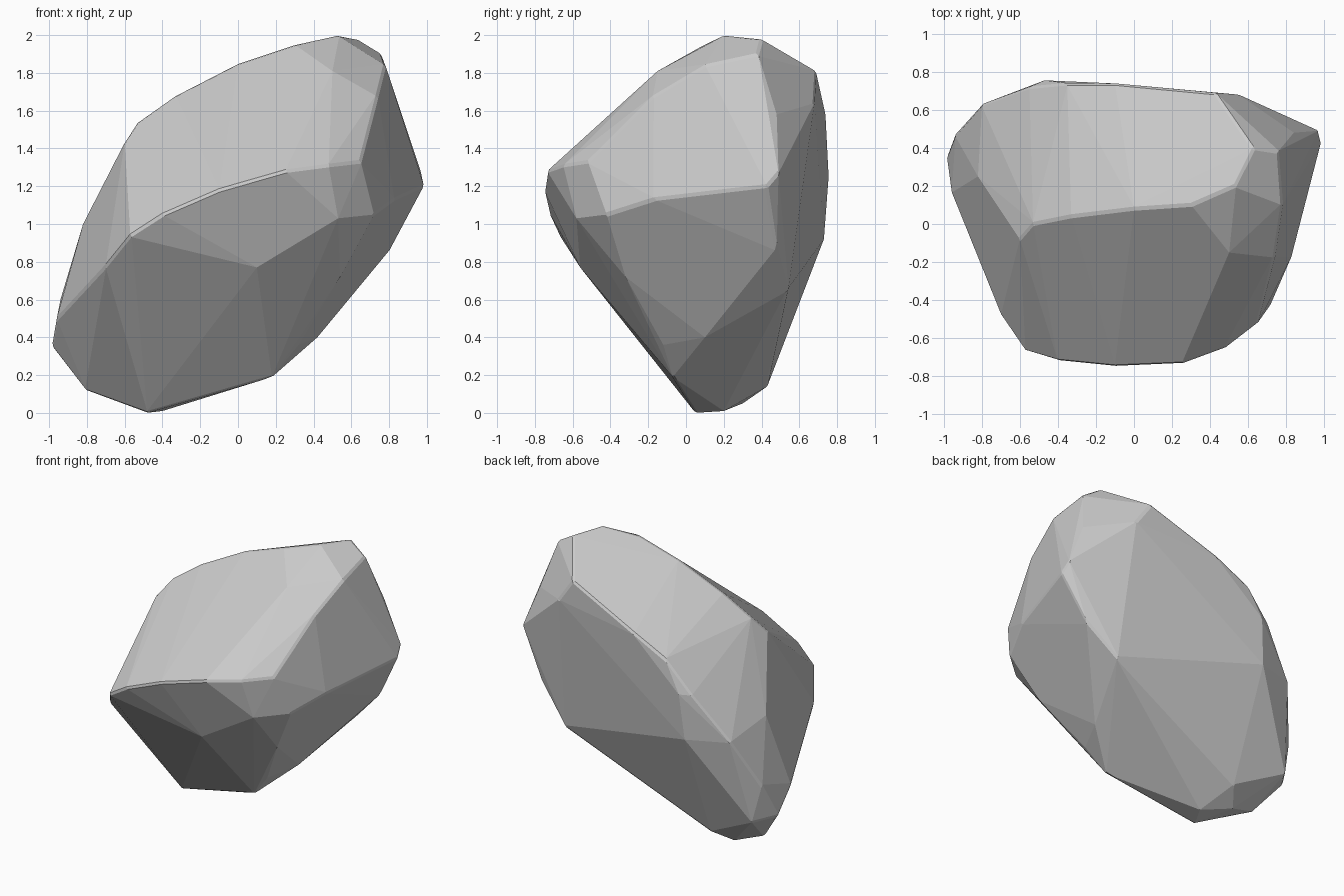
import bpy, bmesh

if "Cube" in bpy.data.objects:
    bpy.data.objects.remove(bpy.data.objects["Cube"])

# Corner points of the boulder, grouped by the ridge they sit on
top_ridge = [(-.6, -.08, 1.43), (-.53, 0, 1.54), (-.33, .04, 1.68), (0, .08, 1.85),
             (.3, .1, 1.95), (.53, .2, 2), (.63, .4, 1.98), (.76, .38, 1.9)]
back_top = [(-.8, .63, .94), (-.55, .72, 1.25), (-.35, .74, 1.47), (-.1, .74, 1.59),
            (.43, .69, 1.81), (.55, .68, 1.64), (.84, .48, 1.58)]
front_ridge = [(-.57, -.67, .94), (-.4, -.72, 1.05), (-.1, -.75, 1.18), (.25, -.735, 1.28),
               (.48, -.65, 1.31), (.65, -.52, 1.33)]
right_shoulder = [(.5, -.15, 1.81), (.74, -.17, 1.68), (.78, .1, 1.84)]
right_ridge = [(.72, -.42, 1.05), (.83, -.17, 1.13), (.985, .43, 1.2), (.97, .49, 1.27)]
right_lower = [(.54, -.32, .72), (.53, -.58, 1.03), (.32, -.12, .36), (.81, .48, .87),
               (.6, .54, .65), (.42, .1, .4)]
left_ridge = [(-.7, -.48, .78), (-.96, .16, .5), (-.985, .35, .35), (-.94, .47, .6),
              (-.82, .25, 1)]
back = [(-.47, .755, 1.25), (-.5, .73, .92), (-.88, .5, .33)]
bottom = [(-.48, .05, 0), (-.4, .2, .01), (-.6, .3, .05), (.18, -.07, .19),
          (-.81, .25, .12), (-.5, .43, .14), (.1, -.56, .77), (-.31, .49, .33)]

# Hull of the corner points
bm = bmesh.new()
for group in (top_ridge, back_top, front_ridge, right_shoulder, right_ridge,
              right_lower, left_ridge, back, bottom):
    for p in group:
        bm.verts.new(p)
bmesh.ops.convex_hull(bm, input=bm.verts[:])
loose = [v for v in bm.verts if not v.link_faces]
bmesh.ops.delete(bm, geom=loose, context='VERTS')
bmesh.ops.dissolve_limit(bm, angle_limit=.04, verts=bm.verts[:], edges=bm.edges[:])
bmesh.ops.recalc_face_normals(bm, faces=bm.faces[:])

mesh = bpy.data.meshes.new("boulder")
bm.to_mesh(mesh)
bm.free()
boulder = bpy.data.objects.new("boulder", mesh)
bpy.context.collection.objects.link(boulder)

# Worn edges: a small chamfer along the sharpest ridges
bevel = boulder.modifiers.new("worn_edges", 'BEVEL')
bevel.width = .012
bevel.segments = 1
bevel.limit_method = 'ANGLE'
bevel.angle_limit = .6
